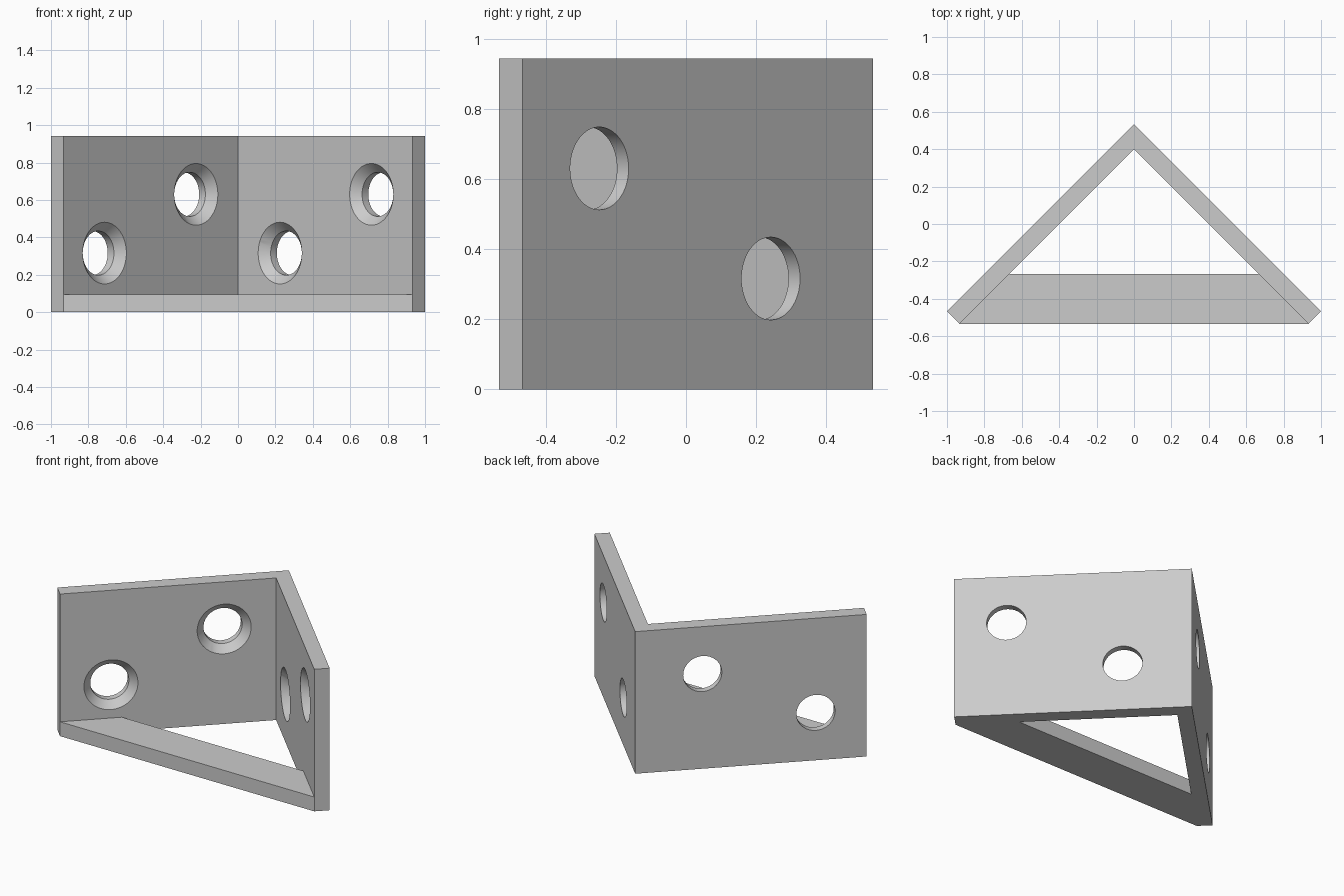
import bpy, bmesh, math
from mathutils import Matrix, Vector

HEIGHT, BRACE_H = 0.943, 0.095
APEX, THICK = 0.533, 0.094            # outer corner position and plate thickness
STEP = THICK / math.sqrt(2)           # thickness split along x and y
HOLE_R, SINK_R = 0.118, 0.165

cube = bpy.data.objects.get("Cube")
if cube:
    bpy.data.objects.remove(cube, do_unlink=True)

grey = bpy.data.materials.new("plain grey")
grey.use_nodes = True
colour = (0.6, 0.6, 0.6, 1)
grey.diffuse_color = colour
grey.node_tree.nodes["Principled BSDF"].inputs["Base Color"].default_value = colour


def finish(name, bm):
    bmesh.ops.recalc_face_normals(bm, faces=bm.faces)
    mesh = bpy.data.meshes.new(name)
    bm.to_mesh(mesh)
    bm.free()
    mesh.materials.append(grey)
    obj = bpy.data.objects.new(name, mesh)
    bpy.context.collection.objects.link(obj)
    return obj


def prism(name, outline, height):
    """Extrude a flat outline upwards from the ground."""
    bm = bmesh.new()
    face = bm.faces.new([bm.verts.new((x, y, 0)) for x, y in outline])
    top = bmesh.ops.extrude_face_region(bm, geom=[face])["geom"]
    bmesh.ops.translate(bm, vec=(0, 0, height),
                        verts=[v for v in top if isinstance(v, bmesh.types.BMVert)])
    return finish(name, bm)


def hole_cutter(name, side, x, z):
    """Lathed cutter: straight bore with a cone opening on the inner face."""
    sink = SINK_R - HOLE_R
    over = 0.02
    profile = [(HOLE_R, -over), (HOLE_R, THICK - sink),
               (SINK_R, THICK), (SINK_R + over, THICK + over)]
    inward = Vector((-side, -1, 0)).normalized()
    turn = inward.to_track_quat('Z', 'Y').to_matrix().to_4x4()
    place = Matrix.Translation((side * x, APEX - x, z)) @ turn
    bm = bmesh.new()
    n = 64
    rings = [[bm.verts.new(place @ Vector((r * math.cos(math.tau * i / n),
                                           r * math.sin(math.tau * i / n), d)))
              for i in range(n)] for r, d in profile]
    for a, b in zip(rings, rings[1:]):
        for i in range(n):
            j = (i + 1) % n
            bm.faces.new((a[i], a[j], b[j], b[i]))
    bm.faces.new(rings[0])
    bm.faces.new(rings[-1])
    cutter = finish(name, bm)
    cutter.hide_render = True
    return cutter


# Two upright plates meeting at a right angle
inner = APEX - 2 * STEP
end = 1 - STEP
plates = prism("corner_plates", [
    (0, APEX), (-1, APEX - 1), (-end, inner - end),
    (0, inner), (end, inner - end), (1, APEX - 1)], HEIGHT)

# Two countersunk screw holes per plate, staggered in height
holes = [(1, 0.78, 0.63), (1, 0.291, 0.316), (-1, 0.291, 0.63), (-1, 0.78, 0.316)]
cutters = [hole_cutter(f"hole_cutter_{k}", *h) for k, h in enumerate(holes, 1)]
bpy.context.view_layer.objects.active = plates
for cutter in cutters:
    mod = plates.modifiers.new("screw hole", 'BOOLEAN')
    mod.operation, mod.solver, mod.object = 'DIFFERENCE', 'EXACT', cutter
    bpy.ops.object.modifier_apply(modifier=mod.name)
for cutter in cutters:
    bpy.data.objects.remove(cutter, do_unlink=True)

# Flat brace tying the plate ends together at the base
back = -0.266
front = inner - end
brace = prism("base_brace", [(-end, front), (end, front),
                             (inner - back, back), (back - inner, back)], BRACE_H)

# Smooth hole walls, crisp edges
bpy.ops.object.select_all(action='DESELECT')
plates.select_set(True)
bpy.ops.object.shade_smooth_by_angle(angle=math.radians(30))
